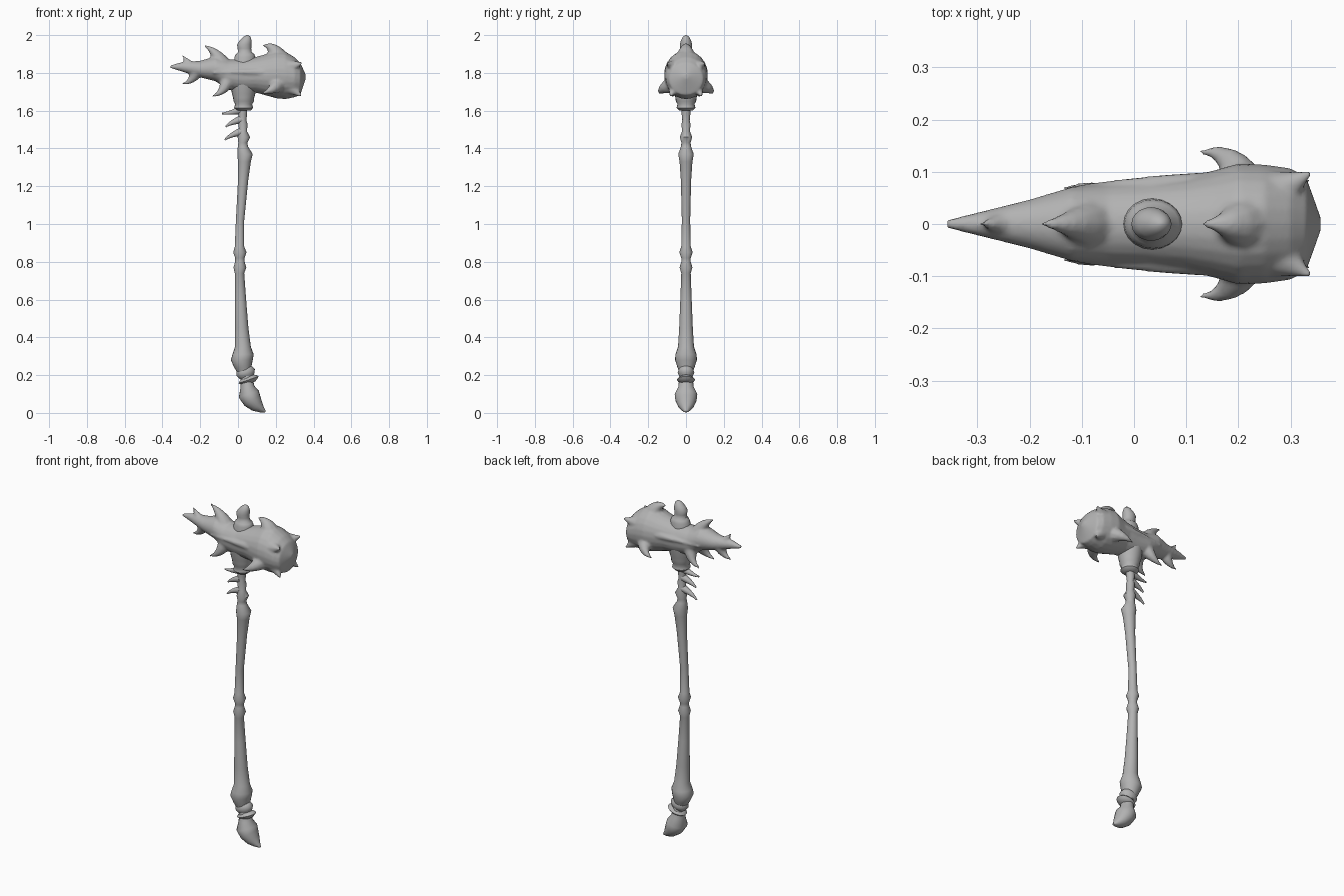
import bpy, bmesh, math
from mathutils import Vector

cube = bpy.data.objects.get("Cube")
if cube:
    bpy.data.objects.remove(cube, do_unlink=True)

bone = bpy.data.materials.new("grey bone")
bone.use_nodes = True
GREY = (0.45, 0.45, 0.45, 1)
bone.diffuse_color = GREY
bone.node_tree.nodes["Principled BSDF"].inputs["Base Color"].default_value = GREY


def loft(bm, path, radii, sides=20, axis=None):
    """Skin elliptical rings along a path; radii are (in-plane, sideways)."""
    pts = [Vector(p) for p in path]
    rings = []
    for i, p in enumerate(pts):
        t = axis or (pts[min(i + 1, len(pts) - 1)] - pts[max(i - 1, 0)])
        t = Vector(t).normalized()
        side = (Vector((0, 1, 0)) - t * t.y).normalized()
        up = side.cross(t)
        a, b = radii[i]
        rings.append([bm.verts.new(p + up * a * math.cos(k * math.tau / sides)
                                   + side * b * math.sin(k * math.tau / sides))
                      for k in range(sides)])
    for r0, r1 in zip(rings, rings[1:]):
        for k in range(sides):
            n = (k + 1) % sides
            bm.faces.new((r0[k], r0[n], r1[n], r1[k]))
    bm.faces.new(rings[0][::-1])
    bm.faces.new(rings[-1])


def spike(bm, base, mid, tip, r):
    """Curved thorn with a flared root."""
    b, m, t = Vector(base), Vector(mid), Vector(tip)
    path, radii = [], []
    for i in range(7):
        u = i / 6
        path.append(b * (1 - u) ** 2 + m * 2 * u * (1 - u) + t * u * u)
        w = r * (1 - u) ** 1.2 + 0.004
        radii.append((w, w))
    loft(bm, path, radii, 10)


def finish(name, bm, voxel=0):
    bmesh.ops.recalc_face_normals(bm, faces=bm.faces)
    mesh = bpy.data.meshes.new(name)
    bm.to_mesh(mesh)
    bm.free()
    mesh.materials.append(bone)
    ob = bpy.data.objects.new(name, mesh)
    bpy.context.collection.objects.link(ob)
    bpy.ops.object.select_all(action='DESELECT')
    ob.select_set(True)
    bpy.context.view_layer.objects.active = ob
    if voxel:
        rm = ob.modifiers.new("fuse", 'REMESH')
        rm.mode = 'VOXEL'
        rm.voxel_size = voxel
        rm.use_smooth_shade = True
        sm = ob.modifiers.new("soften", 'SMOOTH')
        sm.factor = 0.5
        sm.iterations = 3
    else:
        bpy.ops.object.shade_smooth_by_angle(angle=math.radians(50))
    return ob


# Shaft: height, x centre, radius
shaft = [(.20, .035, .03), (.24, .025, .045), (.28, .02, .058), (.31, .027, .056),
         (.35, .026, .042), (.45, .019, .036), (.60, .013, .03), (.74, .008, .025),
         (.77, .01, .034), (.80, .01, .025), (.82, .01, .025), (.85, .01, .035),
         (.88, .008, .025), (1.02, .011, .022), (1.23, .027, .027), (1.33, .034, .034),
         (1.37, .037, .041), (1.41, .026, .027), (1.43, .026, .024), (1.46, .031, .033),
         (1.49, .027, .021), (1.53, .026, .024), (1.55, .025, .019), (1.58, .025, .023),
         (1.63, .028, .022)]
bm = bmesh.new()
loft(bm, [(x, 0, z) for z, x, r in shaft], [(r, r) for z, x, r in shaft], axis=(0, 0, 1))
finish("shaft", bm)

# Tilted vertebra rings below the grip
for name, x, z, r, h in [("upper_ring", .04, .215, .052, .022),
                         ("lower_ring", .056, .175, .056, .011)]:
    bm = bmesh.new()
    d = Vector((-.35, 0, 1)).normalized()
    c = Vector((x, 0, z))
    steps = (-1.8, -.8, 0, .8, 1.8)
    loft(bm, [c + d * h * s for s in steps],
         [(r * k, r * k * .85) for k in (.55, .85, 1, .85, .55)], axis=d)
    finish(name, bm)

# Hooked pommel claw
bm = bmesh.new()
claw = [(.045, .20, .03, .035), (.05, .14, .036, .04), (.057, .10, .056, .06),
        (.075, .067, .05, .056), (.10, .038, .036, .042), (.125, .018, .018, .022),
        (.145, .006, .004, .006)]
loft(bm, [(x, 0, z) for x, z, a, b in claw], [(a, b) for x, z, a, b in claw])
finish("pommel_claw", bm)

# Rib spines on the neck
bm = bmesh.new()
for root, drop, reach in [(1.605, .01, -.085), (1.555, .03, -.065), (1.49, .035, -.07)]:
    spike(bm, (.02, 0, root), (-.045, 0, root - .02), (reach, 0, root - drop - .01), .018)
finish("neck_spines", bm)

# Collar under the head
bm = bmesh.new()
collar = [(1.60, .036), (1.615, .05), (1.635, .045), (1.65, .054), (1.67, .056),
          (1.69, .062), (1.74, .07)]
loft(bm, [(.03, 0, z) for z, r in collar], [(r, r) for z, r in collar], axis=(0, 0, 1))
finish("collar", bm)

# Head body: x, z centre, half height, half width, fused with its thorns
body = [(-.36, 1.833, .007, .008), (-.30, 1.832, .024, .022), (-.2, 1.82, .044, .047),
        (-.12, 1.822, .066, .071), (-.05, 1.79, .08, .079), (.03, 1.785, .088, .083),
        (.1, 1.79, .096, .09), (.15, 1.79, .11, .102), (.2, 1.792, .126, .116),
        (.25, 1.787, .126, .114), (.3, 1.777, .106, .107), (.33, 1.768, .086, .09),
        (.358, 1.78, .012, .012)]
bm = bmesh.new()
loft(bm, [(x, 0, z) for x, z, a, b in body], [(a, b) for x, z, a, b in body], 24, (1, 0, 0))
# Centre-line thorns
spike(bm, (.21, 0, 1.87), (.19, 0, 1.95), (.13, 0, 1.945), .06)
spike(bm, (-.09, 0, 1.85), (-.12, 0, 1.92), (-.18, 0, 1.945), .045)
spike(bm, (-.24, 0, 1.83), (-.27, 0, 1.86), (-.295, 0, 1.895), .026)
spike(bm, (-.22, 0, 1.81), (-.24, 0, 1.75), (-.295, 0, 1.742), .035)
for s in (-1, 1):
    # Swept side thorns, belly thorns and striking-face corners
    spike(bm, (.21, s * .07, 1.74), (.19, s * .145, 1.71), (.125, s * .138, 1.69), .045)
    spike(bm, (-.06, s * .04, 1.75), (-.08, s * .07, 1.69), (-.14, s * .068, 1.675), .035)
    spike(bm, (.27, s * .06, 1.83), (.31, s * .08, 1.84), (.34, s * .1, 1.855), .045)
    spike(bm, (.27, s * .05, 1.73), (.31, s * .07, 1.70), (.335, s * .085, 1.675), .045)
    # Low side ridges
    spike(bm, (.17, s * .075, 1.80), (.03, s * .085, 1.81), (-.13, s * .068, 1.80), .022)
finish("hammer_head", bm, .007)

# Horn crowning the head
bm = bmesh.new()
horn = [(.035, 1.85, .058), (.037, 1.885, .055), (.038, 1.90, .048), (.036, 1.91, .036),
        (.034, 1.93, .036), (.033, 1.95, .038), (.04, 1.97, .032), (.047, 1.99, .02),
        (.05, 2.0, .005)]
loft(bm, [(x, 0, z) for x, z, r in horn], [(r, r * .85) for x, z, r in horn], axis=(0, 0, 1))
finish("crown_horn", bm)
